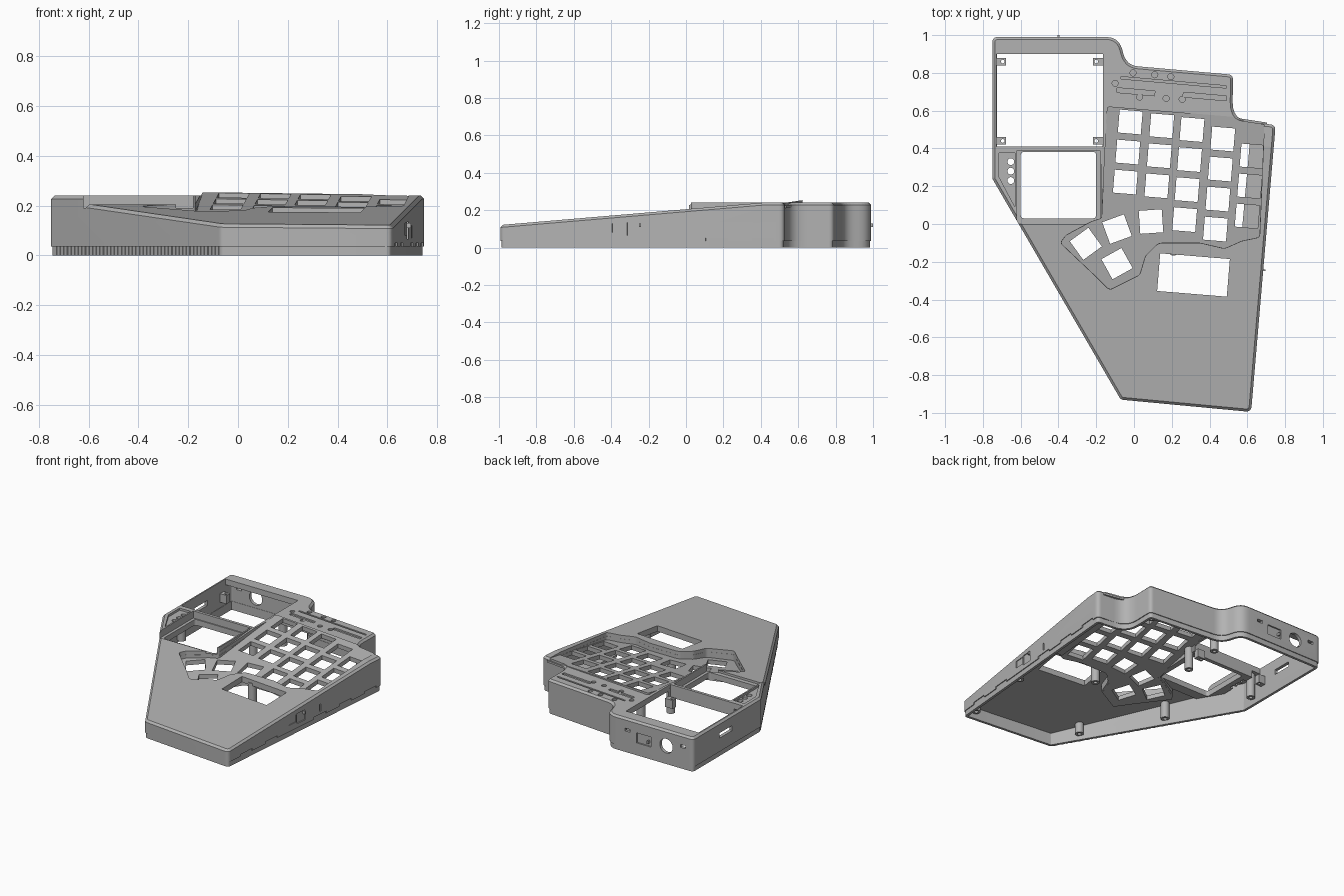
import bpy, bmesh, math
from mathutils import Vector, Matrix

if "Cube" in bpy.data.objects:
    bpy.data.objects.remove(bpy.data.objects["Cube"])

grey = bpy.data.materials.new("plain grey")
grey.use_nodes = True
grey.diffuse_color = (0.45, 0.45, 0.45, 1)
grey.node_tree.nodes["Principled BSDF"].inputs["Base Color"].default_value = (0.45, 0.45, 0.45, 1)
parts = []


def loft(bm, rings, mat=None):
    """Skin stacked outlines; each ring is (outline, height or height function of y)."""
    loops = [[bm.verts.new((p[0], p[1], h(p[1]) if callable(h) else h)) for p in pts] for pts, h in rings]
    bm.faces.new(loops[0][::-1])
    bm.faces.new(loops[-1])
    for lo, hi in zip(loops, loops[1:]):
        for i in range(len(lo)):
            j = (i + 1) % len(lo)
            bm.faces.new((lo[i], lo[j], hi[j], hi[i]))
    if mat:
        bmesh.ops.transform(bm, matrix=mat, verts=[v for ring in loops for v in ring])


def rect(x0, x1, y0, y1):
    return [(x0, y0), (x1, y0), (x1, y1), (x0, y1)]


def turned(x, y, w, h, deg):
    m = Matrix.Rotation(math.radians(deg), 2)
    return [Vector((x, y)) + m @ Vector((a * w / 2, b * h / 2))
            for a, b in ((-1, -1), (1, -1), (1, 1), (-1, 1))]


def circle(x, y, r, n=20):
    return [(x + r * math.cos(i * math.tau / n), y + r * math.sin(i * math.tau / n)) for i in range(n)]


def rounded(corners, inset=0.0, steps=7):
    """Inset an outline of (x, y, radius) corners and round it."""
    n, out = len(corners), []
    p = [Vector(c[:2]) for c in corners]
    sharp, turn = [], []
    for i in range(n):
        u, v = (p[i] - p[i - 1]).normalized(), (p[(i + 1) % n] - p[i]).normalized()
        a, b = Vector((-u.y, u.x)), Vector((-v.y, v.x))
        sharp.append(p[i] + (a + b) * inset / (1 + a.dot(b)))
        turn.append(math.atan2(u.x * v.y - u.y * v.x, u.dot(v)))
    for i in range(n):
        u = (sharp[i] - sharp[i - 1]).normalized()
        v = (sharp[(i + 1) % n] - sharp[i]).normalized()
        r = max(0.004, corners[i][2] - math.copysign(inset, turn[i]))
        t = r * math.tan(abs(turn[i]) / 2)
        s, e = sharp[i] - u * t, sharp[i] + v * t
        for k in range(steps):
            f = k / (steps - 1)
            out.append(s * (1 - f) ** 2 + sharp[i] * 2 * f * (1 - f) + e * f * f)
    return out


def solid(name, *shapes):
    """Object made of extrusions (outline, bottom, top[, matrix])."""
    return lofted(name, *[([(s[0], s[1]), (s[0], s[2])], *s[3:]) for s in shapes])


def lofted(name, *skins):
    bm = bmesh.new()
    for s in skins:
        loft(bm, *s)
    me = bpy.data.meshes.new(name)
    bm.normal_update()
    bm.to_mesh(me)
    bm.free()
    me.materials.append(grey)
    ob = bpy.data.objects.new(name, me)
    bpy.context.collection.objects.link(ob)
    parts.append(ob)
    return ob


def cut_with(ob, cutter):
    mod = ob.modifiers.new("cut", "BOOLEAN")
    mod.object, mod.solver, mod.operation = cutter, "EXACT", "DIFFERENCE"
    dg = bpy.context.evaluated_depsgraph_get()
    me = bpy.data.meshes.new_from_object(ob.evaluated_get(dg))
    ob.modifiers.clear()
    ob.data = me
    parts.remove(cutter)
    bpy.data.objects.remove(cutter)


def cut(ob, *shapes):
    cut_with(ob, solid("cutter", *shapes))


# Case outline and sloping palm plane
OUTLINE = [(-0.07, -0.93, .03), (0.62, -0.995, .03), (0.75, 0.525, .03), (0.52, 0.545, .11),
           (0.525, 0.79, .03), (-0.04, 0.84, .09), (-0.08, 0.99, .09), (-0.75, 0.99, .03),
           (-0.75, 0.24, .03)]
SEAM, EDGE = 0.035, 0.013


def palm(drop):
    return lambda y: 0.205 + 0.085 * y - drop


def wedge(drop):
    return solid("wedge", ([(-1, -1.2), (1, -1.2), (1, .41), (-.17 - drop, .41), (-.17 - drop, .01 + drop),
                            (-1, .01 + drop)], palm(drop), 0.5))


# Outer shell with chamfered top edges
outer, inner = rounded(OUTLINE), rounded(OUTLINE, EDGE)
case = lofted("case_shell", ([(outer, SEAM), (outer, .24 - EDGE), (inner, .24)],))
slope_cutter = solid("wedge", ([(-1, -1.2), (1, -1.2), (1, .41), (-.17, .41), (-.17, .01), (-1, .01)],
                               palm(.03), 0.5))
cut_with(slope_cutter, lofted("palm_block", ([(outer, -.1), (outer, palm(EDGE)), (inner, palm(0))],)))
cut_with(case, slope_cutter)
cut(case, (rect(-.62, -.18, .0, .39), 0.19, 0.5))

# Hollow from below
cavity = solid("cavity", (rounded(OUTLINE, .022), -.1, .2))
cut_with(cavity, wedge(.04))
cut(cavity, (rect(-.66, -.14, -.04, .43), 0.15, 0.5))
cut_with(case, cavity)

# Key well outline, including the thumb cluster
WELL = [(-.14, .62, .02), (.52, .565, .02), (.56, .545, .02), (.69, .525, .02), (.665, -.07, .02),
        (.57, -.09, .05), (.48, -.13, .05), (.35, -.1, .05), (.13, -.1, .05), (.06, -.17, .04),
        (.03, -.27, .03), (-.13, -.35, .03), (-.21, -.27, .03), (-.39, -.1, .02), (-.36, -.06, .03),
        (-.23, .01, .03), (-.17, .03, .02), (-.155, .36, .02)][::-1]
cut(case, (rounded(WELL), -0.1, 0.5))

# Screen, touchpad and lower window openings, triangle with three holes
cut(case, (rect(-.728, -.165, .41, .9), -.1, .5),
    (rounded([(x, y, .02) for x, y in rect(-.6, -.2, .03, .382)]), -.1, .5),
    (turned(.315, -.27, .37, .2, -4.7), -.1, .5))
cut(case, ([(-.715, .25), (-.63, .09), (-.63, .375), (-.715, .375)], .225, .5))
cut(case, *[(circle(-.652, y, .018), 0, .5) for y in (.23, .28, .33)])

# Engraved grooves and dots on the rear strip
grooves = [turned(.21, .75, .56, .012, -5), turned(.01, .70, .2, .025, -5), turned(.375, .675, .23, .025, -5)]
dots = [(-.005, .80), (.11, .79), (.195, .78), (-.1, .745), (.03, .672), (.17, .665), (.255, .66)]
cut(case, *[(g, .23, .3) for g in grooves])
cut(case, *[(circle(x, y, .016), .23, .3) for x, y in dots])

# Ports in the rear, left and right walls
cut(case, (rect(-.42, -.31, .98, 1.05), .09, .16), (rect(-.26, -.22, .95, 1.05), .15, .17),
    (rect(-.69, -.65, .95, 1.05), .15, .17), (rect(-.8, -.7, .56, .7), .13, .165),
    (circle(-.54, .13, .05, 28), -1.05, -.95, Matrix.Rotation(math.pi / 2, 4, "X")),
    (turned(.685, -.275, .02, .08, -4.9), .065, .135), (turned(.679, -.36, .02, .07, -4.9), .08, .13),
    (turned(.7, -.085, .02, .012, -4.9), .07, .12))
solid("port_latches", (rect(-.405, -.395, .97, 1.0), .11, .13), (rect(.665, .695, -.25, -.24), .11, .13))

# Clip notches along the lower edge of the right wall
cut(case, *[(turned(.62 + (y + .995) * .0855, y, .07, .12, -4.9), 0, .05)
            for y in (-.815, -.565, -.085, .165, .41)])

# Tilted key plate with switch holes, held by a wall around the well
plate = solid("key_plate", (rounded(WELL, -0.003), lambda y: .13 + .15 * y, lambda y: .16 + .15 * y))
holes = []
for x, y, rows in ((-.02, .54, 3), (.147, .52, 3), (.307, .50, 4), (.47, .45, 4), (.625, .36, 3)):
    holes += [(x - .013 * r, y - .159 * r, -4.7) for r in range(rows)]
holes += [(.09, .013, 4), (-.09, -.027, 20), (-.255, -.105, 36), (-.09, -.21, 29)]
cut(plate, *[(turned(x, y, .122, .122, a), -.1, .5) for x, y, a in holes])
well_wall = solid("well_wall", (rounded(WELL, -.014), lambda y: .131 + .15 * y, palm(.025)))
cut(well_wall, (rounded(WELL, .001), -.1, .5))

# Low step behind the plate's outer column
solid("inner_ledge", ([(.57, -.05), (.655, -.05), (.7, .45), (.615, .45)], .06, .075))

# Inset bottom lip, with ribs along the slanted side
lip = solid("bottom_lip", (rounded(OUTLINE, .006), 0, .06))
cut(lip, (rounded(OUTLINE, .024), -.1, .5))
a, b = Vector((-.75, .24)), Vector((-.07, -.93))
slant = math.degrees(math.atan2(b.y - a.y, b.x - a.x))
solid("lip_ribs", *[(turned(*(a.lerp(b, (i + 1) / 47) + Vector((.008, .005))), .014, .012, slant), 0, SEAM)
                    for i in range(46)])

# Screen mounting tabs with screw holes
tabs = []
corners = [(x, y) for x in (-.695, -.2) for y in (.44, .86)]
for x, y in corners:
    side = -1 if x < -.5 else 1
    x0, x1 = sorted((x - side * .018, x + side * .04))
    tabs.append((rect(x0, x1, y - .02, y + .02), .1, .16))
mounts = solid("screen_tabs", *tabs)
cut(mounts, *[(circle(x, y, .01, 12), -.1, .5) for x, y in corners])

# Hollow screw posts under the case
posts = [(-.14, -.72), (.56, -.93), (-.44, -.21), (.61, -.43), (.21, -.14), (-.148, .38), (-.12, .67),
         (.46, .73), (-.69, .36)]
bosses = solid("screw_posts", *[(circle(x, y, .028), .03, min(.21, .18 + .085 * y)) for x, y in posts])
cut(bosses, *[(circle(x, y, .013, 12), 0, .08) for x, y in posts])

# Smooth curved walls, keep broad faces flat and hard edges sharp
for ob in parts:
    ob.select_set(True)
bpy.context.view_layer.objects.active = case
bpy.ops.object.shade_smooth_by_angle(angle=math.radians(25))
for ob in parts:
    for face in ob.data.polygons:
        if abs(face.normal.z) > 0.6:
            face.use_smooth = False
